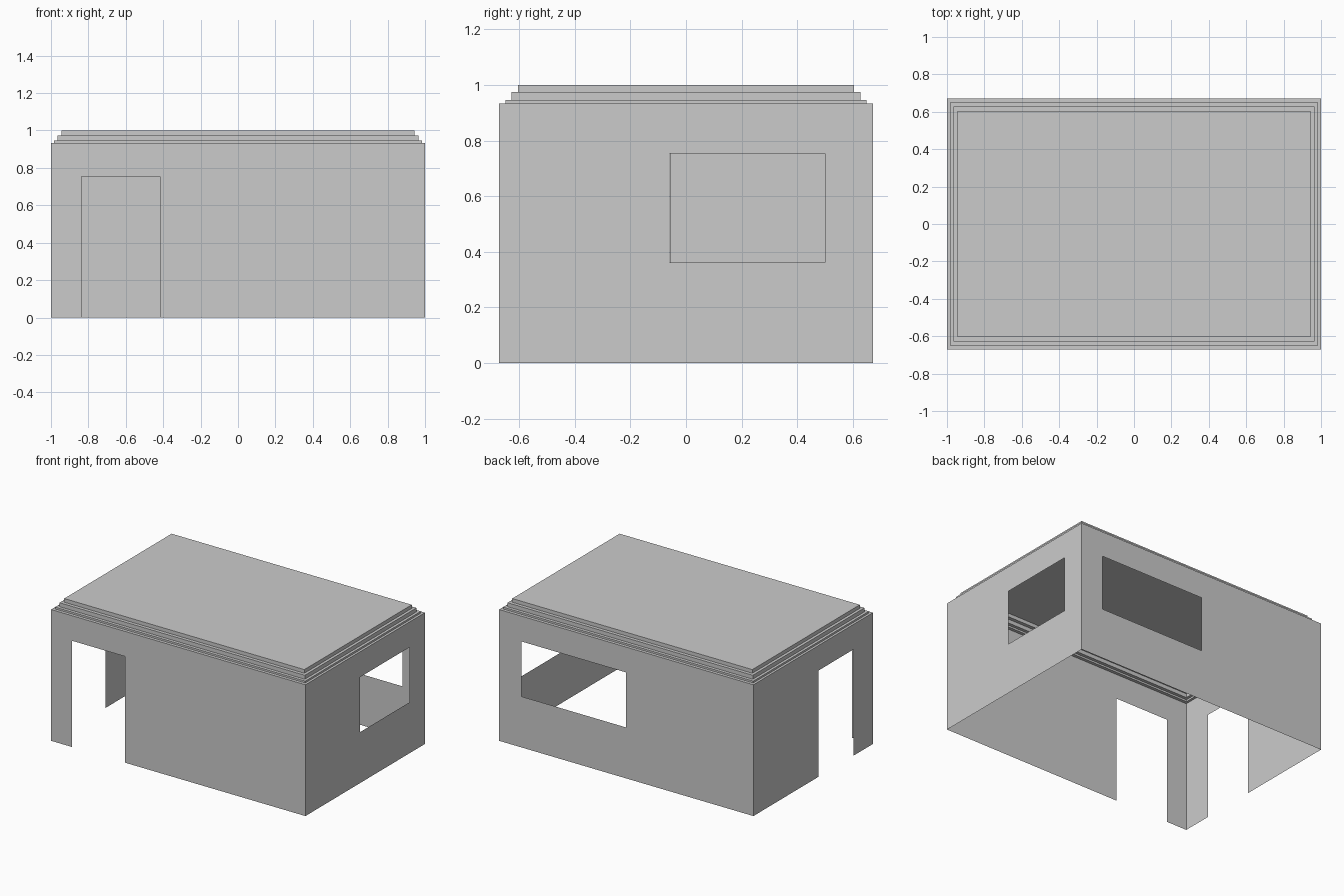
import bpy, bmesh
from mathutils import Vector

if "Cube" in bpy.data.objects:
    bpy.data.objects.remove(bpy.data.objects["Cube"])

HX, HY, WALL_TOP = 1.0, 0.671, 0.933


def make_object(name, bm):
    mesh = bpy.data.meshes.new(name)
    bm.to_mesh(mesh)
    bm.free()
    obj = bpy.data.objects.new(name, mesh)
    bpy.context.collection.objects.link(obj)


def wall(name, start, end, u0, u1, z0, z1):
    """Single-sheet wall from start to end (seen left to right from outside),
    with an opening u0..u1 along its length and z0..z1 in height."""
    a, b = Vector(start), Vector(end)
    direction = (b - a).normalized()
    us = [0, u0, u1, (b - a).length]
    zs = sorted({0, z0, z1, WALL_TOP})
    bm = bmesh.new()
    for i in range(3):
        for lo, hi in zip(zs, zs[1:]):
            if i == 1 and lo == z0:
                continue
            corners = [(us[i], lo), (us[i + 1], lo), (us[i + 1], hi), (us[i], hi)]
            bm.faces.new([bm.verts.new((*(a + direction * u), z)) for u, z in corners])
    bmesh.ops.remove_doubles(bm, verts=bm.verts, dist=1e-4)
    make_object(name, bm)


# Four walls: doorways in front and left, windows in right and back
wall("front_wall", (-HX, -HY), (HX, -HY), 0.163, 0.583, 0, 0.755)
wall("right_wall", (HX, -HY), (HX, HY), HY - 0.06, HY + 0.50, 0.362, 0.753)
wall("back_wall", (HX, HY), (-HX, HY), 0.175, 1.0, 0.362, 0.753)
wall("left_wall", (-HX, HY), (-HX, -HY), HY + 0.057, HY + 0.455, 0, 0.755)

# Hollow stepped roof: ledges and risers, capped by a flat top
profile = [(HX, HY, 0.933),
           (0.983, 0.649, 0.933), (0.983, 0.649, 0.946),
           (0.964, 0.627, 0.946), (0.964, 0.627, 0.974),
           (0.944, 0.603, 0.974), (0.944, 0.603, 1.0)]
bm = bmesh.new()
rings = [[bm.verts.new((sx * x, sy * y, z))
          for sx, sy in ((-1, -1), (1, -1), (1, 1), (-1, 1))]
         for x, y, z in profile]
for low, high in zip(rings, rings[1:]):
    for i in range(4):
        j = (i + 1) % 4
        bm.faces.new((low[i], low[j], high[j], high[i]))
bm.faces.new(rings[-1])
make_object("stepped_roof", bm)
